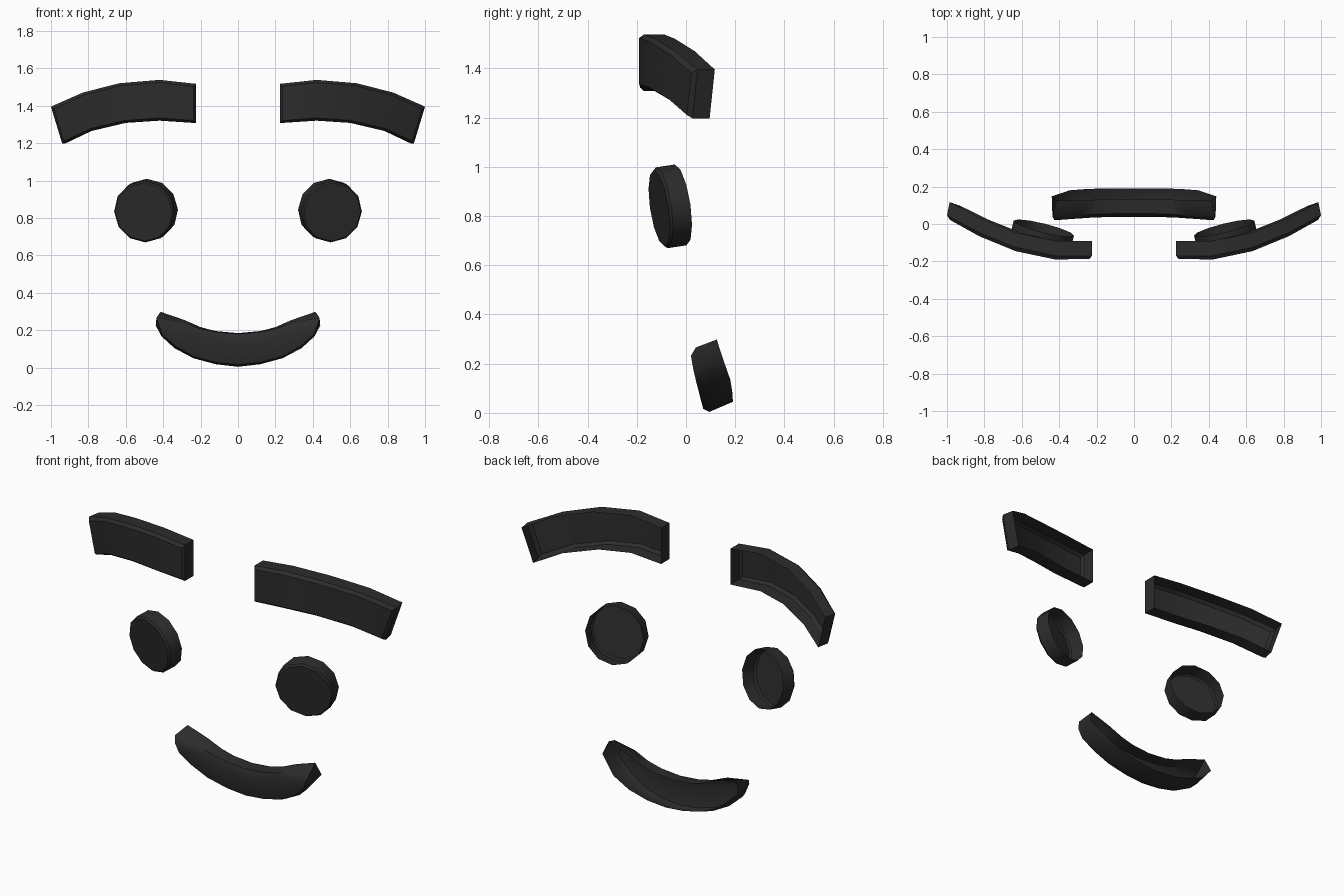
import bpy, bmesh, math
from mathutils import Vector

if "Cube" in bpy.data.objects:
    bpy.data.objects.remove(bpy.data.objects["Cube"])

black = bpy.data.materials.new("soft_black")
black.diffuse_color = (0.025, 0.025, 0.025, 1)
black.use_nodes = True
black.node_tree.nodes["Principled BSDF"].inputs["Base Color"].default_value = black.diffuse_color


def make_part(name, verts, faces, angle):
    """Open-backed shell for the right half, mirrored across x."""
    mesh = bpy.data.meshes.new(name)
    bm = bmesh.new()
    vs = [bm.verts.new(v) for v in verts]
    for f in faces:
        bm.faces.new([vs[i] for i in f])
    bmesh.ops.recalc_face_normals(bm, faces=bm.faces[:])
    if sum(f.normal.y * f.calc_area() for f in bm.faces) > 0:
        bmesh.ops.reverse_faces(bm, faces=bm.faces[:])
    bm.to_mesh(mesh)
    bm.free()
    mesh.materials.append(black)
    obj = bpy.data.objects.new(name, mesh)
    bpy.context.collection.objects.link(obj)
    bpy.ops.object.select_all(action='DESELECT')
    obj.select_set(True)
    bpy.context.view_layer.objects.active = obj
    bpy.ops.object.shade_smooth_by_angle(angle=math.radians(angle))
    mod = obj.modifiers.new("mirror", 'MIRROR')
    mod.merge_threshold = 0.002
    return obj


def ring_walls(n, rings):
    """Quads joining consecutive closed rings of n points."""
    return [(r * n + i, r * n + (i + 1) % n, (r + 1) * n + (i + 1) % n, (r + 1) * n + i)
            for r in range(rings - 1) for i in range(n)]


# Eyebrows: curved strip with a small chamfer round the front
top = [(.225, 1.517), (.42, 1.538), (.635, 1.52), (.83, 1.47), (1.0, 1.395)]
bottom = [(.225, 1.307), (.42, 1.32), (.60, 1.308), (.783, 1.265), (.94, 1.197)]
y_top = [-.19, -.19, -.145, -.065, .027]
y_bottom = [-.19, -.19, -.148, -.075, .006]
loop = [Vector((x, y, z)) for (x, z), y in zip(top, y_top)]
loop += [Vector((x, y, z)) for (x, z), y in zip(bottom, y_bottom)][::-1]
front, mid, back = [], [], []
for i, p in enumerate(loop):
    end = {0: 1, 9: 1, 4: -1, 5: -1}.get(i, 0)
    inset = (loop[9 - i] - p).normalized() * .014
    front.append(p + inset + Vector((end * .012, end * .004, 0)))
    mid.append(p + Vector((0, .02, 0)))
    back.append(p + Vector((-.014 if end < 0 else 0, .09 if end < 0 else .1, 0)))
faces = ring_walls(10, 3) + [(i, i + 1, 8 - i, 9 - i) for i in range(4)]
make_part("eyebrows", front + mid + back, faces, 30)

# Eyes: tilted twelve-sided discs
normal = Vector((.25, -1, -.15)).normalized()
u = Vector((1, .25, 0)).normalized()
v = normal.cross(u)
centre = Vector((.482, -.022, .845))
rings = []
for radius, depth in ((.157, .09), (.166, .08), (.166, 0)):
    for k in range(12):
        a = k * math.tau / 12
        rings.append(centre + normal * depth + radius * (u * math.cos(a) + v * math.sin(a)))
make_part("eyes", rings, ring_walls(12, 3) + [tuple(range(12))], 40)

# Mouth: upturned smile lofted along lines from the centre to the corner
lines = [
    [(0, .13, .184), (.12, .13, .195), (.2, .13, .216), (.286, .128, .254), (.414, .125, .298)],
    [(0, .055, .18), (.12, .055, .19), (.21, .052, .21), (.3, .045, .245), (.436, .04, .266)],
    [(0, .038, .14), (.12, .038, .15), (.23, .034, .17), (.33, .027, .205), (.425, .02, .232)],
    [(0, .07, .016), (.12, .068, .028), (.24, .06, .06), (.335, .045, .115), (.405, .03, .175)],
    [(0, .095, .004), (.12, .095, .018), (.238, .093, .05), (.34, .085, .104), (.41, .06, .168)],
    [(0, .19, .045), (.12, .19, .055), (.24, .188, .085), (.345, .18, .135), (.44, .148, .226)],
]
verts = [p for line in lines for p in line]
faces = [(r * 5 + i, r * 5 + i + 1, r * 5 + i + 6, r * 5 + i + 5)
         for r in range(5) for i in range(4)]
faces.append(tuple(r * 5 + 4 for r in range(6)))
make_part("mouth", verts, faces, 50)
